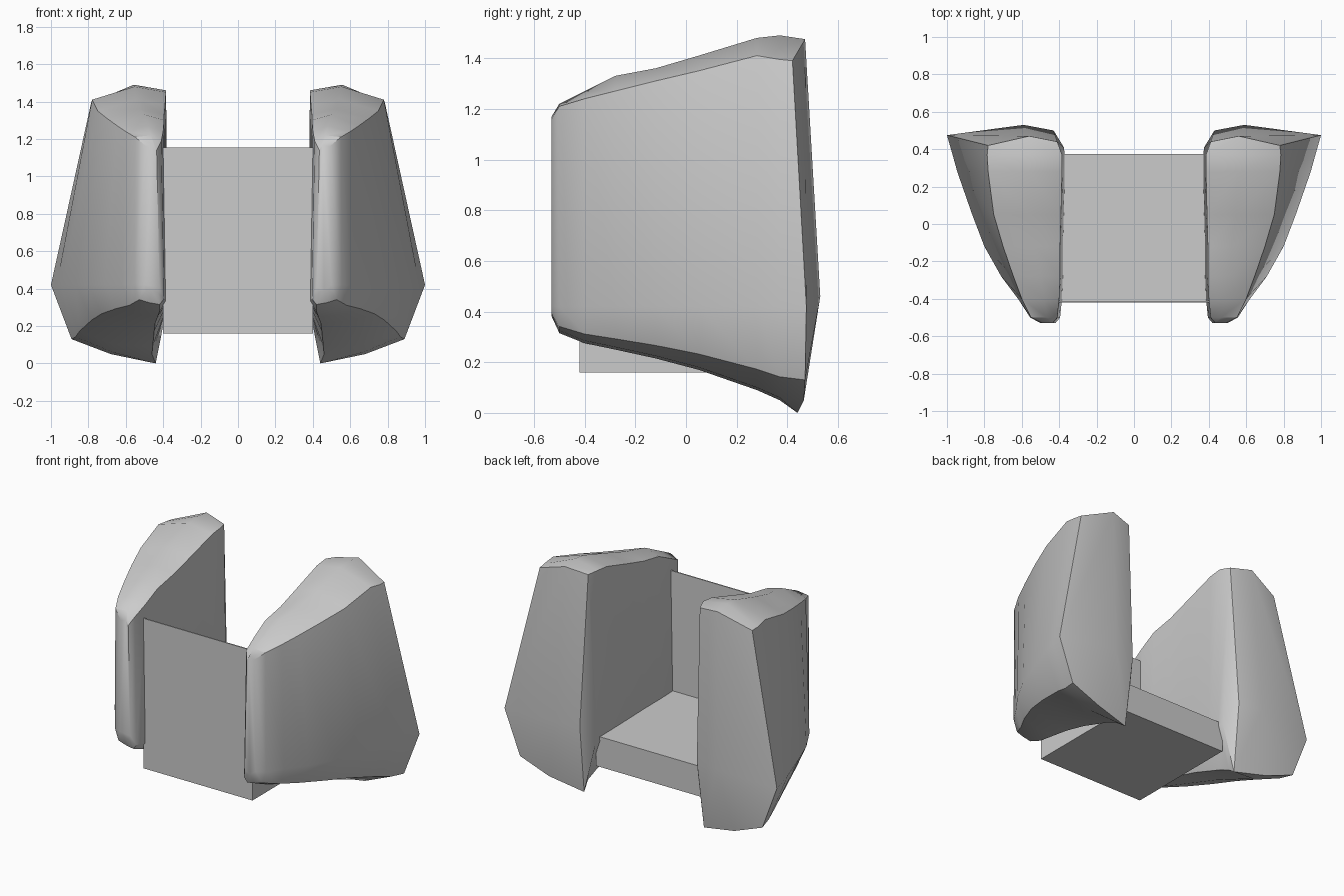
import bpy, bmesh

if "Cube" in bpy.data.objects:
    bpy.data.objects.remove(bpy.data.objects["Cube"])

# Stations of the right-hand side body, front to back:
# y, inner x, top outer x, widest x, crest z, outer top z, bottom z
STATIONS = [
    (-0.53, 0.42, 0.49, 0.50, 1.17, 1.16, 0.38),
    (-0.50, 0.395, 0.55, 0.555, 1.22, 1.21, 0.315),
    (-0.40, 0.385, 0.60, 0.62, 1.27, 1.24, 0.275),
    (-0.28, 0.38, 0.645, 0.71, 1.33, 1.27, 0.25),
    (-0.12, 0.38, 0.70, 0.80, 1.36, 1.31, 0.215),
    (0.05, 0.375, 0.75, 0.865, 1.41, 1.35, 0.17),
    (0.28, 0.37, 0.78, 0.945, 1.48, 1.41, 0.09),
    (0.37, 0.37, 0.785, 0.97, 1.49, 1.395, 0.05),
]
# Slanted rear rim, same point order as the stations
REAR_RIM = [(0.41, 0.44, 1.45), (0.56, 0.47, 1.475), (0.78, 0.42, 1.39),
            (1.0, 0.475, 0.42), (0.89, 0.47, 0.13), (0.68, 0.465, 0.05),
            (0.44, 0.44, 0.0), (0.375, 0.41, 0.33)]


def section(y, xi, xt, xo, zc, zt, zb):
    w = xo - xi
    zm = max(0.42, zb + 0.04)
    return [(xi + 0.015, y, zc - 0.03), (xi + 0.45 * (xt - xi), y, zc),
            (xt, y, zt), (xo, y, zm),
            (xi + 0.83 * w, y, zb + 0.25 * (zm - zb)),
            (xi + 0.5 * w, y, zb + 0.01), (xi + 0.15 * w, y, zb),
            (xi, y, max(0.33, zb + 0.03))]


def side_body(name, sign):
    bm = bmesh.new()
    rings = [section(*s) for s in STATIONS] + [REAR_RIM]
    rings = [[bm.verts.new((sign * x, y, z)) for x, y, z in r] for r in rings]
    n = len(REAR_RIM)
    for a, b in zip(rings, rings[1:]):
        for i in range(n):
            j = (i + 1) % n
            bm.faces.new((a[i], a[j], b[j], b[i]))
    bm.faces.new(rings[0])
    # rear cap with a raised ridge
    r = rings[-1]
    ridge = bm.verts.new((sign * 0.59, 0.53, 0.46))
    corner = bm.verts.new((sign * 0.43, 0.50, 0.46))
    for f in ((r[1], r[2], r[3], ridge), (r[3], r[4], ridge), (r[4], r[5], ridge),
              (r[5], r[6], ridge), (r[0], r[1], ridge, corner),
              (r[7], r[0], corner), (r[6], r[7], corner), (r[6], corner, ridge)):
        bm.faces.new(f)
    bmesh.ops.recalc_face_normals(bm, faces=bm.faces)
    mesh = bpy.data.meshes.new(name)
    bm.to_mesh(mesh)
    bm.free()
    obj = bpy.data.objects.new(name, mesh)
    bpy.context.collection.objects.link(obj)
    bpy.ops.object.select_all(action='DESELECT')
    obj.select_set(True)
    bpy.context.view_layer.objects.active = obj
    bpy.ops.object.shade_smooth_by_angle(angle=0.6)


def box(name, lo, hi):
    bpy.ops.mesh.primitive_cube_add(size=1)
    obj = bpy.context.object
    obj.name = name
    obj.location = [(a + b) / 2 for a, b in zip(lo, hi)]
    obj.scale = [b - a for a, b in zip(lo, hi)]


# Two flared side bodies
side_body("right_side_body", 1)
side_body("left_side_body", -1)

# Seat block and thin upright panel joining them at the front
box("seat_block", (-0.40, -0.42, 0.16), (0.40, 0.375, 0.36))
box("front_panel", (-0.40, -0.42, 0.36), (0.40, -0.412, 1.155))
